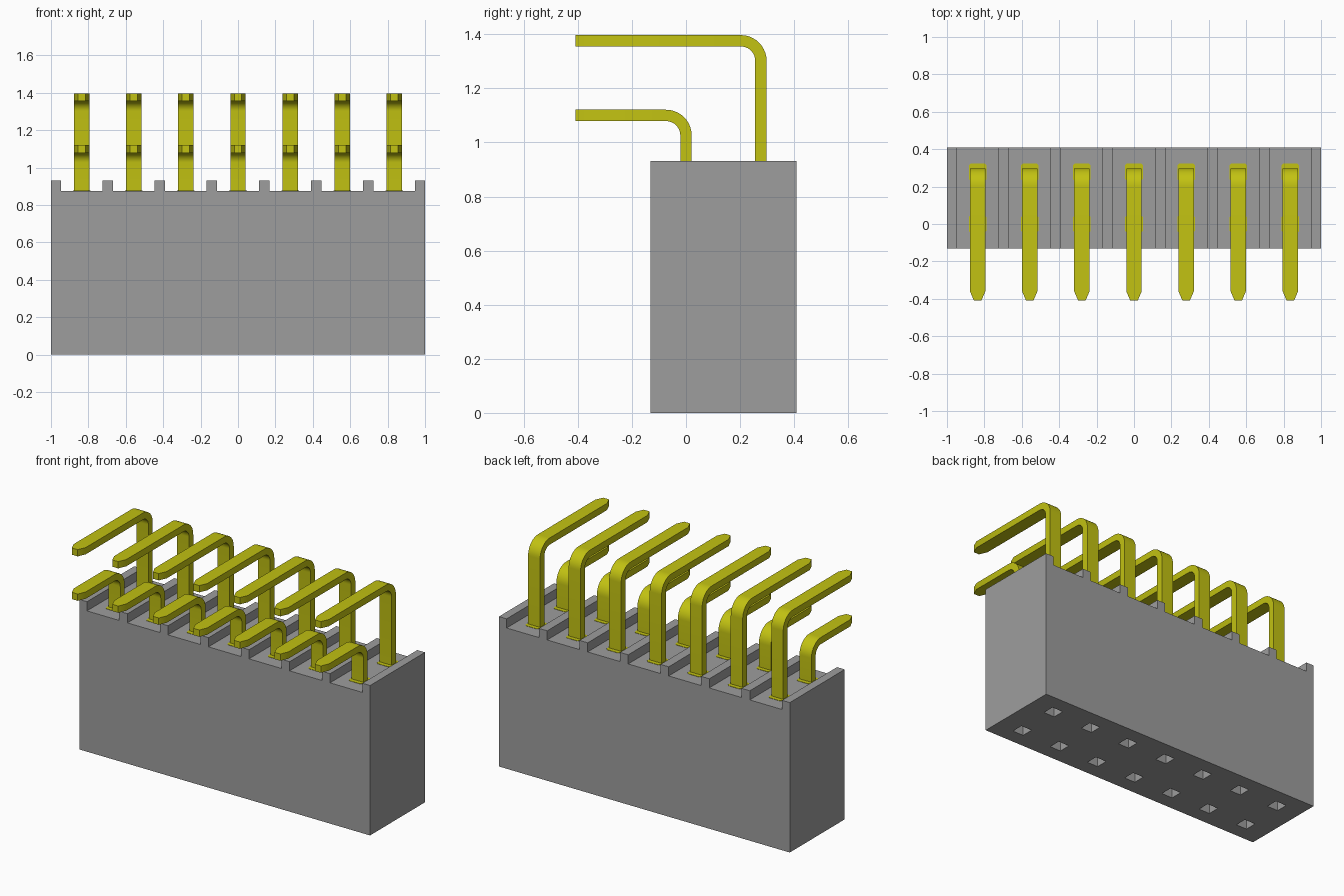
import bpy, bmesh, math
from mathutils import Vector

cube = bpy.data.objects.get("Cube")
if cube:
    bpy.data.objects.remove(cube, do_unlink=True)

COUNT, PITCH = 7, 0.2787
ROWS = {"front": (0.0, 1.10), "back": (0.277, 1.376)}   # y of the stem, z of the arm
Y0, Y1 = -0.131, 0.409
FLOOR, TOP = 0.875, 0.932
xs = [(i - (COUNT - 1) / 2) * PITCH for i in range(COUNT)]


def material(name, rgb):
    m = bpy.data.materials.new(name)
    m.use_nodes = True
    m.diffuse_color = (*rgb, 1)
    bsdf = next(n for n in m.node_tree.nodes if n.type == 'BSDF_PRINCIPLED')
    bsdf.inputs["Base Color"].default_value = (*rgb, 1)
    return m


grey = material("grey plastic", (0.34, 0.34, 0.34))
yellow = material("yellow metal", (0.54, 0.54, 0.006))


def finish_mesh(name, bm, mat):
    bmesh.ops.recalc_face_normals(bm, faces=bm.faces)
    me = bpy.data.meshes.new(name)
    bm.to_mesh(me)
    bm.free()
    me.materials.append(mat)
    return me


def add_object(name, me, loc=(0, 0, 0)):
    ob = bpy.data.objects.new(name, me)
    ob.location = loc
    bpy.context.collection.objects.link(ob)
    return ob


def add_box(bm, lo, hi):
    lo, hi = Vector(lo), Vector(hi)
    verts = bmesh.ops.create_cube(bm, size=1)["verts"]
    bmesh.ops.scale(bm, vec=hi - lo, verts=verts)
    bmesh.ops.translate(bm, vec=(lo + hi) / 2, verts=verts)


# Housing: notched profile extruded from front to back
outline = [(1, 0), (-1, 0), (-1, TOP)]
for x in xs:
    a, b = x - 0.111, x + 0.111
    outline += [(a, TOP), (a, FLOOR), (b, FLOOR), (b, TOP)]
outline.append((1, TOP))
bm = bmesh.new()
face = bm.faces.new([bm.verts.new((x, Y0, z)) for x, z in outline])
ext = bmesh.ops.extrude_face_region(bm, geom=[face])["geom"]
bmesh.ops.translate(bm, vec=(0, Y1 - Y0, 0),
                    verts=[g for g in ext if isinstance(g, bmesh.types.BMVert)])
housing = add_object("housing", finish_mesh("housing", bm, grey))

# Square sockets cut into the underside
bm = bmesh.new()
for x in xs:
    for y, _ in ROWS.values():
        add_box(bm, (x - 0.038, y - 0.038, -0.1), (x + 0.038, y + 0.038, 0.6))
cutter = add_object("socket_cutter", finish_mesh("socket_cutter", bm, grey))
cutter.hide_render = True
mod = housing.modifiers.new("sockets", 'BOOLEAN')
mod.operation, mod.solver, mod.object = 'DIFFERENCE', 'EXACT', cutter
bpy.context.view_layer.objects.active = housing
bpy.ops.object.modifier_apply(modifier=mod.name)
bpy.data.objects.remove(cutter, do_unlink=True)


# Bent flat pin: rectangular sections along an L path with a tapered tip
def pin_mesh(name, y, z, half_w=0.041, half_t=0.021, radius=0.074, steps=10):
    path = [(y, 0.85, 0.0, half_w)]
    for i in range(steps + 1):
        a = math.pi / 2 * i / steps
        path.append((y - radius + radius * math.cos(a),
                     z - radius + radius * math.sin(a), a, half_w))
    path += [(-0.36, z, math.pi / 2, half_w), (-0.409, z, math.pi / 2, 0.02)]
    bm = bmesh.new()
    rings = []
    for py, pz, a, w in path:
        dy, dz = half_t * math.cos(a), half_t * math.sin(a)
        rings.append([bm.verts.new((sx * w, py + s * dy, pz + s * dz))
                      for sx, s in ((-1, -1), (1, -1), (1, 1), (-1, 1))])
    for p, q in zip(rings, rings[1:]):
        for k in range(4):
            n = (k + 1) % 4
            bm.faces.new((p[k], p[n], q[n], q[k]))
    bm.faces.new(rings[0])
    bm.faces.new(rings[-1])
    return finish_mesh(name, bm, yellow)


# Contact pad at the foot of each pin, with clipped corners
bm = bmesh.new()
w, c = 0.047, 0.01
pts = [(w, c - w), (w, w - c), (w - c, w), (c - w, w),
       (-w, w - c), (-w, c - w), (c - w, -w), (w - c, -w)]
face = bm.faces.new([bm.verts.new((px, py, 0)) for px, py in pts])
ext = bmesh.ops.extrude_face_region(bm, geom=[face])["geom"]
bmesh.ops.translate(bm, vec=(0, 0, 0.006),
                    verts=[g for g in ext if isinstance(g, bmesh.types.BMVert)])
pad = finish_mesh("contact_pad", bm, yellow)

for row, (y, z) in ROWS.items():
    mesh = pin_mesh(f"{row}_pin", y, z)
    for i, x in enumerate(xs, 1):
        pin = add_object(f"{row}_pin_{i}", mesh, (x, 0, 0))
        add_object(f"{row}_contact_pad_{i}", pad, (x, y, FLOOR - 0.004))
    # Smooth the bend, keep the edges sharp
    bpy.ops.object.select_all(action='DESELECT')
    pin.select_set(True)
    bpy.context.view_layer.objects.active = pin
    bpy.ops.object.shade_smooth_by_angle(angle=math.radians(30))
